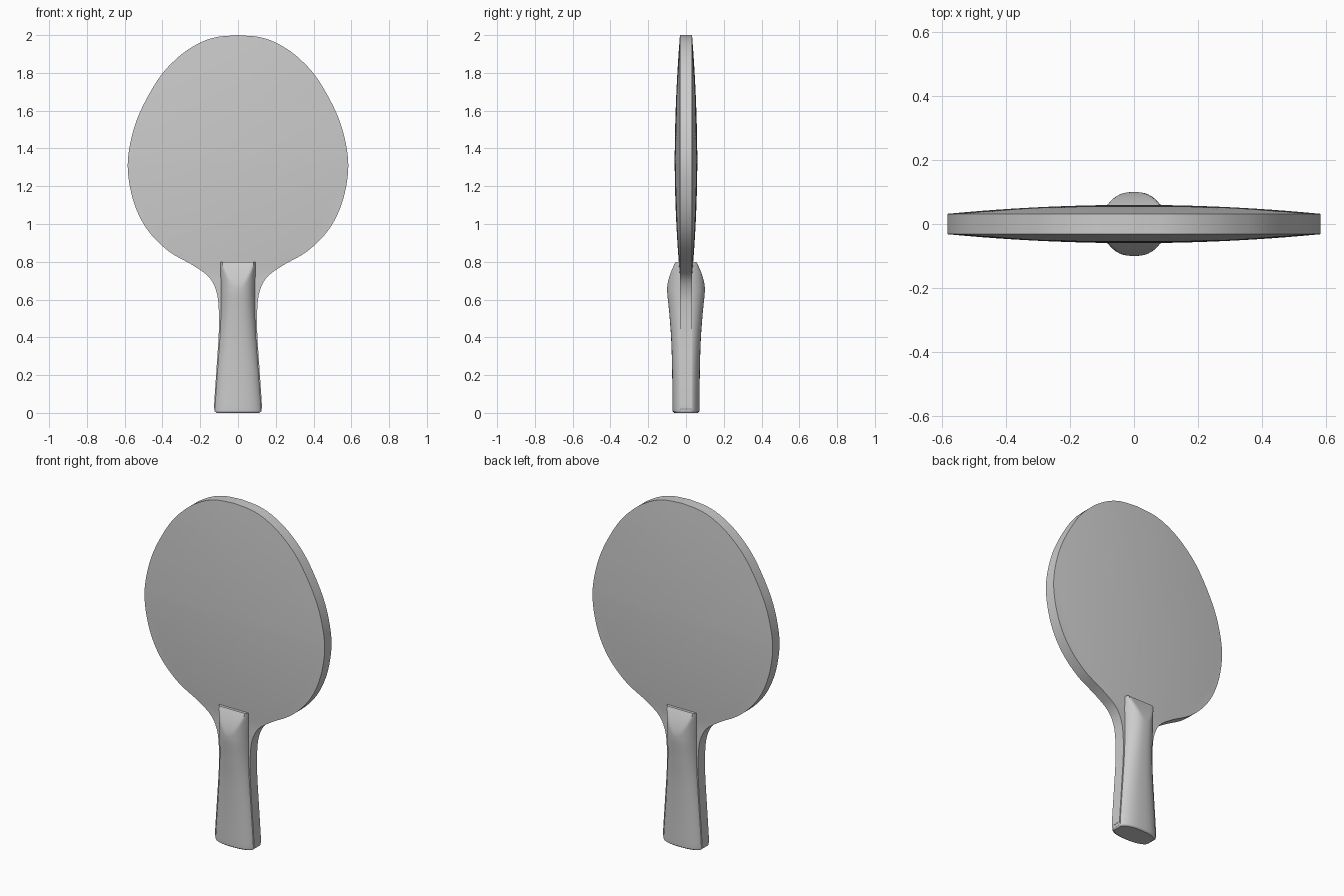
import bpy, bmesh, math
from mathutils import Vector

if "Cube" in bpy.data.objects:
    bpy.data.objects.remove(bpy.data.objects["Cube"], do_unlink=True)

grey = bpy.data.materials.new("plain_grey")
grey.use_nodes = True
grey.diffuse_color = (0.6, 0.6, 0.6, 1)
grey.node_tree.nodes["Principled BSDF"].inputs["Base Color"].default_value = grey.diffuse_color


def smooth_path(points, steps):
    """Catmull-Rom curve through the points."""
    pts = [Vector(p) for p in points]
    pts = [2 * pts[0] - pts[1]] + pts + [2 * pts[-1] - pts[-2]]
    out = []
    for a, b, c, d in zip(pts, pts[1:], pts[2:], pts[3:]):
        for i in range(steps):
            t = i / steps
            out.append(0.5 * (2 * b + (c - a) * t + (2 * a - 5 * b + 4 * c - d) * t * t
                              + (3 * b - a - 3 * c + d) * t ** 3))
    return out + [pts[-2]]


def bridge(bm, ring_a, ring_b):
    n = len(ring_a)
    for i in range(n):
        j = (i + 1) % n
        bm.faces.new((ring_a[i], ring_a[j], ring_b[j], ring_b[i]))


def finish(bm, name, angle):
    bmesh.ops.recalc_face_normals(bm, faces=bm.faces)
    mesh = bpy.data.meshes.new(name)
    bm.to_mesh(mesh)
    bm.free()
    mesh.materials.append(grey)
    obj = bpy.data.objects.new(name, mesh)
    bpy.context.collection.objects.link(obj)
    bpy.ops.object.select_all(action="DESELECT")
    obj.select_set(True)
    bpy.context.view_layer.objects.active = obj
    bpy.ops.object.shade_smooth_by_angle(angle=math.radians(angle))


# Blade: half outline from the crown down through the neck to the grip end
half = smooth_path([(0, 2), (0.12, 1.988), (0.22, 1.95), (0.32, 1.88), (0.42, 1.77),
                    (0.52, 1.59), (0.57, 1.43), (0.583, 1.28), (0.55, 1.11), (0.48, 0.97),
                    (0.37, 0.858), (0.24, 0.782), (0.155, 0.72), (0.115, 0.645),
                    (0.102, 0.55), (0.102, 0.42), (0.112, 0.26), (0.126, 0.05),
                    (0.125, 0.02), (0.118, 0.005)], 6)
outline = half + [Vector((-p.x, p.y)) for p in reversed(half[1:])]
centre = Vector((0, 1.3))
EDGE, DOME, RINGS = 0.032, 0.028, 24


def blade_thickness(p, s):
    """Slightly domed faces that meet an even rim."""
    r = math.hypot(p.x / 0.585, (p.y - 1.36) / 0.64)
    return EDGE + DOME * max(0, 1 - max(r, s) ** 2)


bm = bmesh.new()
rims = []
for side in (-1, 1):
    previous = None
    for k in range(RINGS, 0, -1):
        s = k / RINGS
        ring = []
        for p in outline:
            q = centre + (p - centre) * s
            ring.append(bm.verts.new((q.x, side * blade_thickness(q, s), q.y)))
        if previous:
            bridge(bm, previous, ring)
        else:
            rims.append(ring)
        previous = ring
    middle = bm.verts.new((0, side * blade_thickness(centre, 0), centre.y))
    for i in range(len(previous)):
        bm.faces.new((previous[i], previous[(i + 1) % len(previous)], middle))
bridge(bm, *rims)
finish(bm, "blade", 40)

# Handle grip: rounded sections (height, half width, half depth), swelling below the blade
sections = smooth_path([(0, 0.114, 0.062), (0.008, 0.12, 0.069), (0.025, 0.123, 0.072),
                        (0.2, 0.111, 0.073), (0.38, 0.098, 0.078), (0.52, 0.091, 0.088),
                        (0.62, 0.09, 0.098), (0.66, 0.09, 0.1), (0.72, 0.092, 0.1),
                        (0.8, 0.095, 0.1)], 6)
COLS = 24
bm = bmesh.new()
previous = None
for z, w, d in sections:
    # thumb ramp shaves the swelling away towards the blade
    ramp = 0.1 - 0.045 * max(0, (z - 0.66) / 0.14) ** 1.6
    ring = []
    for side in (-1, 1):
        for i in range(COLS + 1):
            u = -math.cos(math.pi * i / COLS)
            depth = 0.028 + (d - 0.028) * (1 - min(1, abs(u)) ** 2.6) ** 0.65
            ring.append(bm.verts.new((-side * w * u, side * min(depth, ramp), z)))
    if previous:
        bridge(bm, previous, ring)
    else:
        bm.faces.new(ring)
    previous = ring
bm.faces.new(previous)
finish(bm, "handle_grip", 35)
